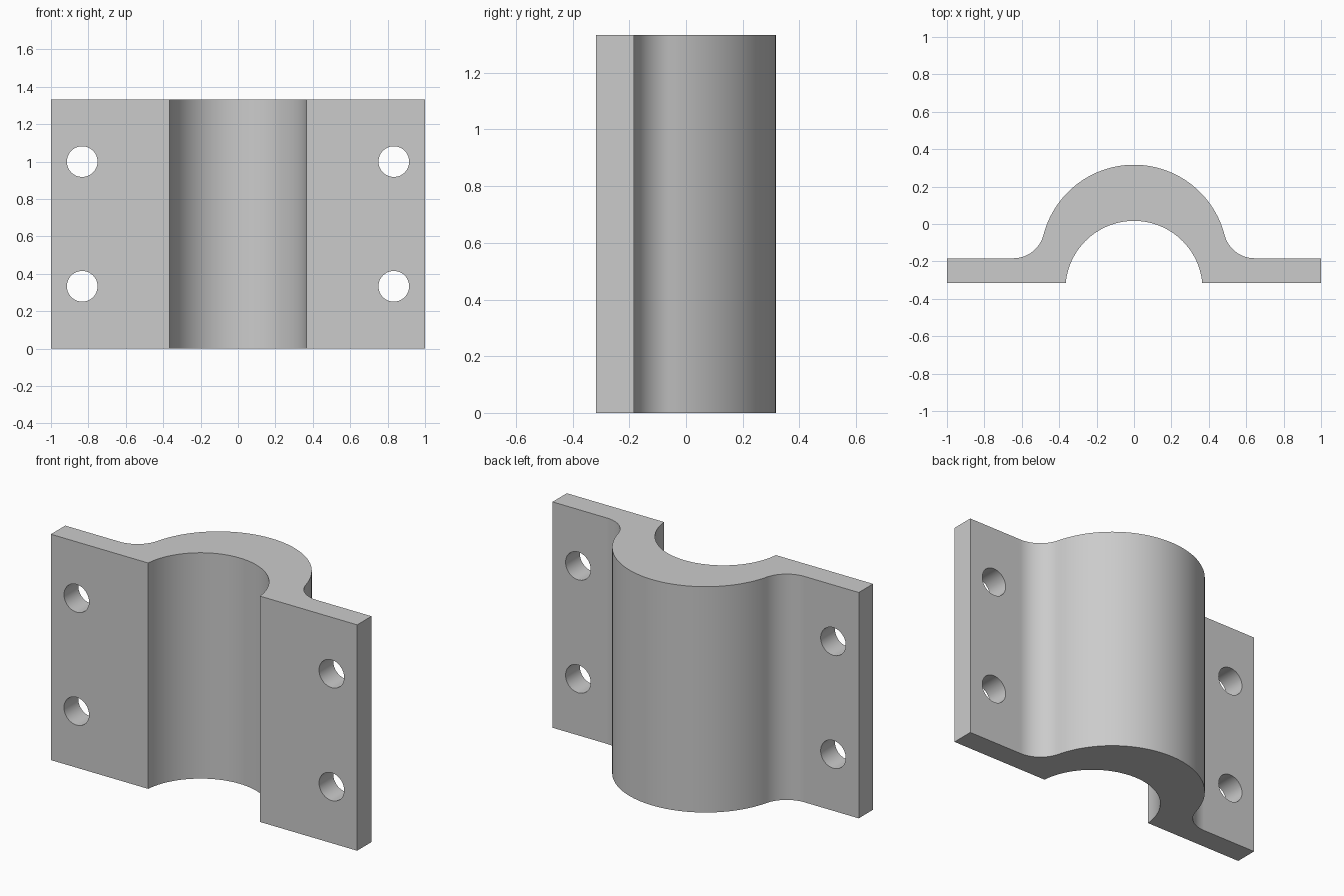
import bpy
import bmesh
from math import atan2, acos, asin, cos, sin, pi, sqrt
from mathutils import Matrix, Vector

cube = bpy.data.objects.get("Cube")
if cube:
    bpy.data.objects.remove(cube, do_unlink=True)

# Main dimensions
HEIGHT = 4 / 3
FRONT = -0.3167          # mounting face
FLANGE = -0.1833         # back face of the flanges
OUTER_R, FILLET_R, INNER_R = 0.5, 1 / 6, 0.3667
INNER_Y = -0.35          # bore centre
HOLE_X, HOLE_R = 0.833, 0.082

grey = bpy.data.materials.new("plain_grey")
grey.use_nodes = True
colour = (0.6, 0.6, 0.6, 1)
grey.diffuse_color = colour
grey.node_tree.nodes["Principled BSDF"].inputs["Base Color"].default_value = colour


def arc(cx, cy, r, start, end, steps):
    angles = [start + (end - start) * i / steps for i in range(steps + 1)]
    return [(cx + r * cos(a), cy + r * sin(a)) for a in angles]


def mesh_object(name, bm):
    bmesh.ops.recalc_face_normals(bm, faces=bm.faces)
    mesh = bpy.data.meshes.new(name)
    bm.to_mesh(mesh)
    bm.free()
    mesh.materials.append(grey)
    obj = bpy.data.objects.new(name, mesh)
    bpy.context.collection.objects.link(obj)
    return obj


# Cross-section: flange, fillet, outer arch, fillet, flange, bore
fillet_x = sqrt((OUTER_R + FILLET_R) ** 2 - FILLET_R ** 2)
tangent = atan2(FILLET_R, fillet_x)
right_fillet = arc(fillet_x, FLANGE + FILLET_R, FILLET_R, -pi / 2, tangent - pi, 16)
left_fillet = [(-x, y) for x, y in reversed(right_fillet)]
arch = arc(0, FLANGE, OUTER_R, tangent, pi - tangent, 64)[1:-1]
bore_start = asin((FRONT - INNER_Y) / INNER_R)
bore = arc(0, INNER_Y, INNER_R, pi - bore_start, bore_start, 56)
profile = ([(1, FRONT), (1, FLANGE)] + right_fillet + arch + left_fillet
           + [(-1, FLANGE), (-1, FRONT)] + bore)

# Extruded bracket body
bm = bmesh.new()
base = bm.faces.new([bm.verts.new((x, y, 0)) for x, y in profile])
top = bmesh.ops.extrude_face_region(bm, geom=[base])["geom"]
bmesh.ops.translate(bm, vec=Vector((0, 0, HEIGHT)),
                    verts=[v for v in top if isinstance(v, bmesh.types.BMVert)])
bracket = mesh_object("saddle_bracket", bm)

# Four bolt holes
bm = bmesh.new()
for x in (-HOLE_X, HOLE_X):
    for z in (HEIGHT / 4, HEIGHT * 3 / 4):
        place = Matrix.Translation((x, -0.25, z)) @ Matrix.Rotation(pi / 2, 4, "X")
        bmesh.ops.create_cone(bm, cap_ends=True, segments=48, radius1=HOLE_R,
                              radius2=HOLE_R, depth=0.4, matrix=place)
cutter = mesh_object("bolt_hole_cutter", bm)
cutter.hide_render = True

bpy.context.view_layer.objects.active = bracket
bracket.select_set(True)
cut = bracket.modifiers.new("bolt_holes", "BOOLEAN")
cut.object = cutter
cut.operation = "DIFFERENCE"
cut.solver = "EXACT"
bpy.ops.object.modifier_apply(modifier=cut.name)
bpy.data.objects.remove(cutter, do_unlink=True)

# Smooth curves, crisp corners, flat flanges
bpy.ops.object.shade_smooth_by_angle(angle=pi / 6)
flatten = bracket.modifiers.new("flat_flanges", "WEIGHTED_NORMAL")
flatten.keep_sharp = True
